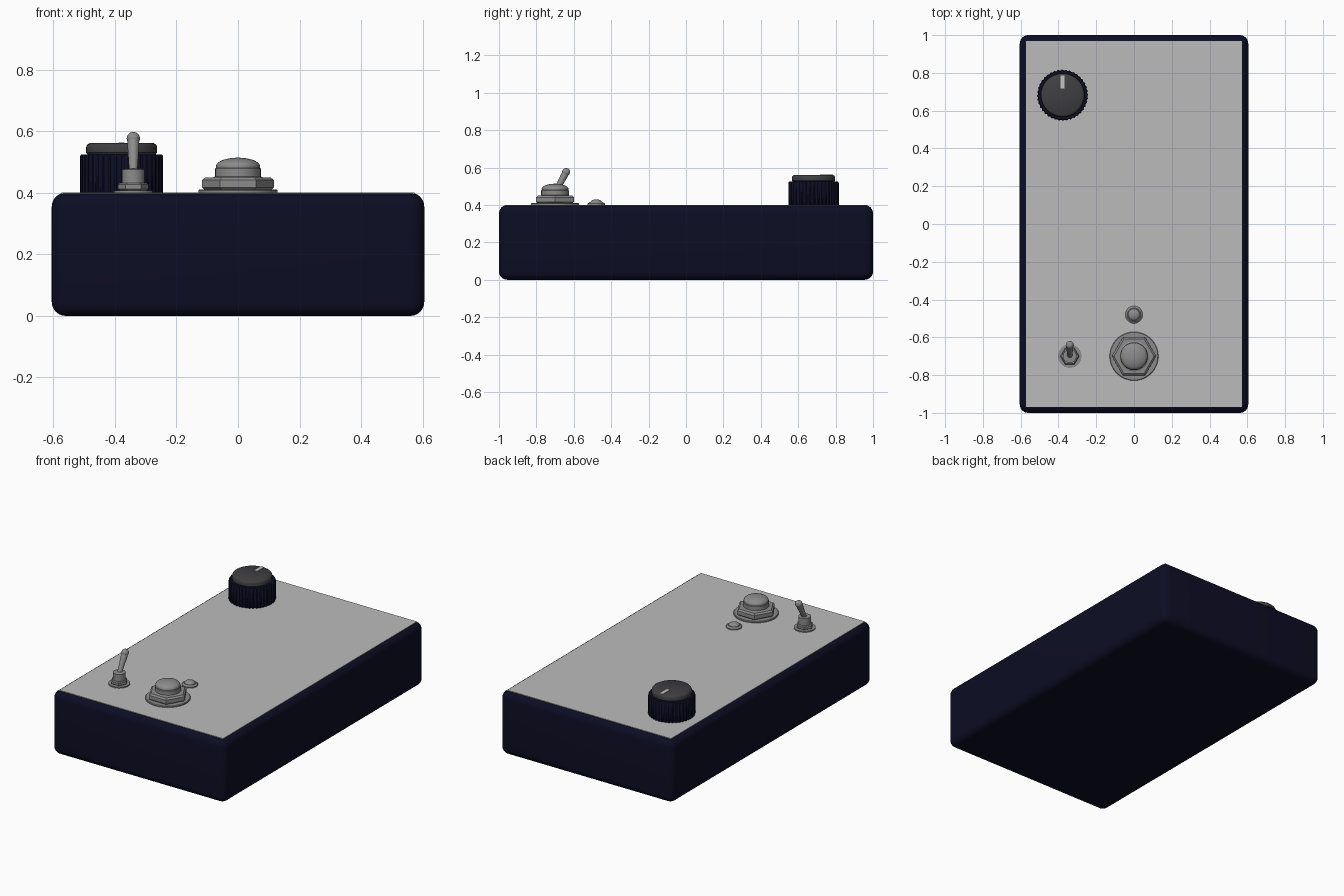
import bpy, bmesh, math
from mathutils import Vector

if "Cube" in bpy.data.objects:
    bpy.data.objects.remove(bpy.data.objects["Cube"])


def material(name, rgb):
    m = bpy.data.materials.new(name)
    m.diffuse_color = (*rgb, 1)
    m.use_nodes = True
    m.node_tree.nodes["Principled BSDF"].inputs["Base Color"].default_value = m.diffuse_color
    return m


NAVY = material("navy paint", (0.004, 0.004, 0.018))
PLATE = material("light grey panel", (0.50, 0.50, 0.50))
METAL = material("grey metal", (0.26, 0.26, 0.26))
CAP = material("charcoal", (0.05, 0.05, 0.054))
MARK = material("pale marker", (0.55, 0.55, 0.55))


def finish(name, bm, mat, smooth=True):
    bmesh.ops.recalc_face_normals(bm, faces=bm.faces)
    me = bpy.data.meshes.new(name)
    bm.to_mesh(me)
    bm.free()
    ob = bpy.data.objects.new(name, me)
    bpy.context.collection.objects.link(ob)
    me.materials.append(mat)
    if smooth:
        bpy.ops.object.select_all(action='DESELECT')
        ob.select_set(True)
        bpy.context.view_layer.objects.active = ob
        bpy.ops.object.shade_smooth_by_angle(angle=math.radians(35))
    return ob


def box(name, lo, hi, mat, bevel=0):
    bm = bmesh.new()
    bmesh.ops.create_cube(bm, size=1)
    for v in bm.verts:
        v.co = [lo[i] + (v.co[i] + 0.5) * (hi[i] - lo[i]) for i in range(3)]
    if bevel:
        bmesh.ops.bevel(bm, geom=bm.edges[:], offset=bevel, segments=6,
                        profile=0.5, affect='EDGES')
    return finish(name, bm, mat, bevel > 0)


def lathe(name, centre, profile, mat, sides=48, flute=0):
    """Stack rings of (radius, z); flute insets every second pair of points."""
    bm = bmesh.new()
    rings = []
    for r, z in profile:
        ring = []
        for i in range(sides):
            a = 2 * math.pi * i / sides
            k = r - (flute if i % 4 > 1 else 0)
            ring.append(bm.verts.new((centre[0] + k * math.cos(a),
                                      centre[1] + k * math.sin(a), z)))
        rings.append(ring)
    for a, b in zip(rings, rings[1:]):
        for i in range(sides):
            j = (i + 1) % sides
            bm.faces.new((a[i], a[j], b[j], b[i]))
    bm.faces.new(rings[0])
    bm.faces.new(rings[-1])
    return finish(name, bm, mat)


def dome(r, z, h, lip=0.0):
    """Profile points of a rounded cap above z."""
    return [(r * math.cos(t) + 0.0005, z + lip + h * math.sin(t))
            for t in (math.pi / 2 * k / 8 for k in range(9))]


# Enclosure and top panel
box("enclosure", (-0.605, -1, 0), (0.605, 1, 0.4), NAVY, 0.045)
box("top_panel", (-0.573, -0.968, 0.394), (0.573, 0.968, 0.401), PLATE)

# Control knob
K = (-0.378, 0.682)
lathe("knob_skirt", K, [(0.135, 0.4), (0.135, 0.518), (0.131, 0.525)],
      NAVY, 160, 0.004)
lathe("knob_cap", K, [(0.110, 0.524), (0.115, 0.530), (0.115, 0.549),
                      (0.112, 0.556), (0.104, 0.561)], CAP, 64)
box("knob_marker", (K[0] - 0.01, K[1] + 0.035, 0.559),
    (K[0] + 0.01, K[1] + 0.104, 0.563), MARK)

# Foot switch
F = (0, -0.70)
lathe("foot_switch_washer", F, [(0.129, 0.4), (0.129, 0.407), (0.126, 0.41)], METAL, 64)
lathe("foot_switch_nut", F, [(0.108, 0.41), (0.117, 0.417), (0.117, 0.441),
                             (0.106, 0.45)], METAL, 6)
lathe("foot_switch_collar", F, [(0.085, 0.448), (0.074, 0.453), (0.074, 0.478),
                                (0.070, 0.482)], METAL)
lathe("foot_switch_button", F, [(0.071, 0.481)] + dome(0.071, 0.481, 0.028, 0.005), METAL)

# Indicator lamp
L = (0, -0.48)
lathe("lamp_bezel", L, [(0.046, 0.4), (0.046, 0.407), (0.036, 0.415)], METAL)
lathe("lamp_lens", L, [(0.031, 0.413)] + dome(0.031, 0.414, 0.016), METAL)

# Toggle switch
T = (-0.34, -0.70)
lathe("toggle_washer", T, [(0.062, 0.4), (0.062, 0.408)], METAL)
lathe("toggle_nut", T, [(0.045, 0.408), (0.050, 0.412), (0.050, 0.426),
                        (0.044, 0.431)], METAL, 6)
lathe("toggle_collar", T, [(0.036, 0.43), (0.036, 0.476), (0.026, 0.478)], METAL, 32)

# Tilted toggle lever: tapered rod with a ball end
base, tip = Vector((*T, 0.465)), Vector((T[0], -0.641, 0.576))
length = (tip - base).length
lever = lathe("toggle_lever", (0, 0),
              [(0.013, 0), (0.019, length * 0.8), (0.0175, length)], METAL, 24)
lever.location = base
lever.rotation_euler.x = -math.atan2(tip.y - base.y, tip.z - base.z)
bm = bmesh.new()
bmesh.ops.create_uvsphere(bm, u_segments=24, v_segments=12, radius=0.0215)
ball = finish("toggle_ball", bm, METAL)
ball.location = tip
